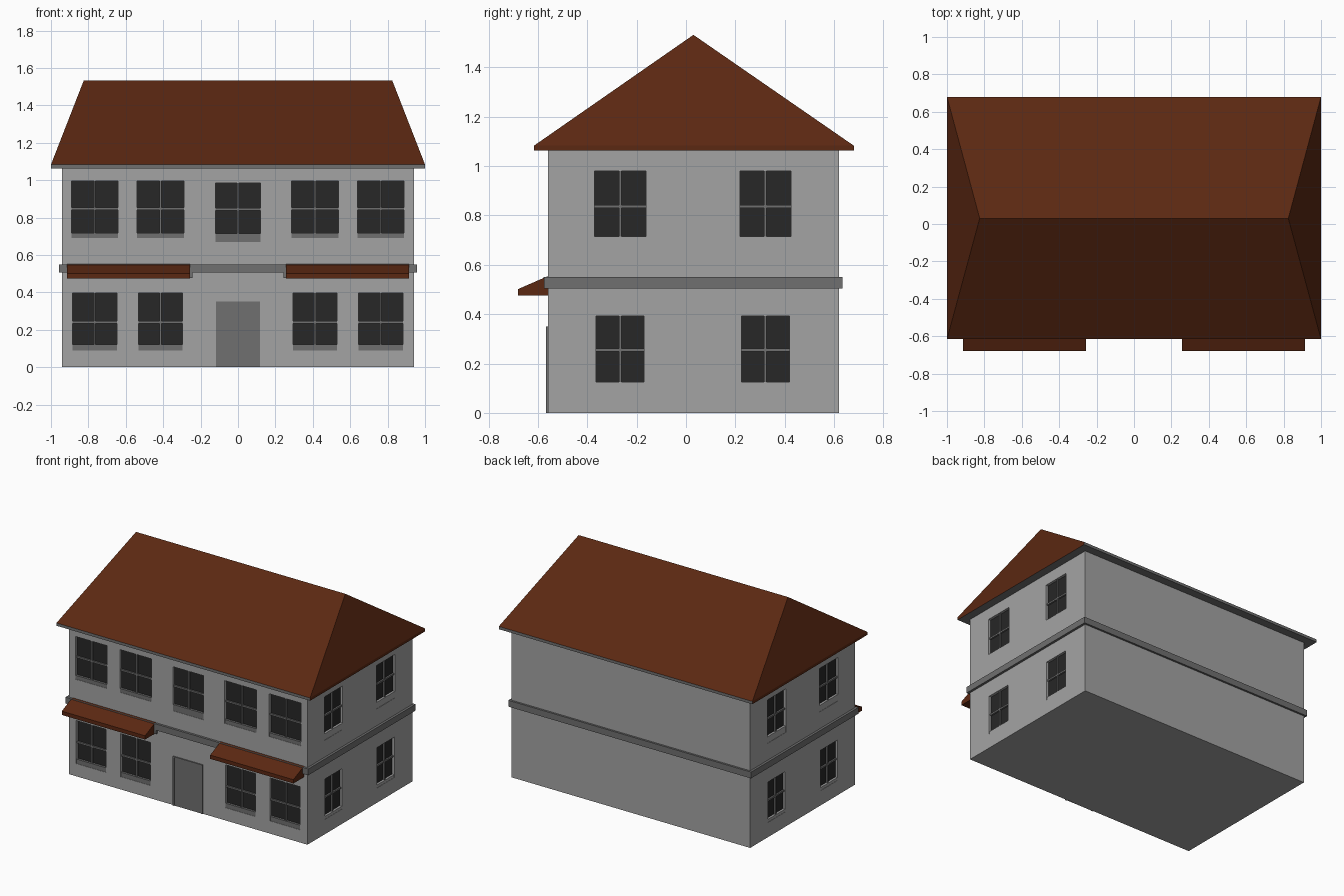
import bpy, bmesh
from mathutils import Vector

if "Cube" in bpy.data.objects:
    bpy.data.objects.remove(bpy.data.objects["Cube"])


def material(name, r, g, b):
    m = bpy.data.materials.new(name)
    m.diffuse_color = (r, g, b, 1)
    m.use_nodes = True
    m.node_tree.nodes["Principled BSDF"].inputs["Base Color"].default_value = m.diffuse_color
    return m


WALL = material("wall grey", 0.37, 0.37, 0.37)
TRIM = material("trim grey", 0.16, 0.16, 0.16)
ROOF = material("roof brown", 0.105, 0.021, 0.006)
GLASS = material("window dark", 0.02, 0.02, 0.02)


def finish(name, bm, *mats):
    bmesh.ops.recalc_face_normals(bm, faces=bm.faces[:])
    me = bpy.data.meshes.new(name)
    bm.to_mesh(me)
    bm.free()
    for m in mats:
        me.materials.append(m)
    ob = bpy.data.objects.new(name, me)
    bpy.context.collection.objects.link(ob)
    return ob


def boxes(name, mat, items):
    """One object from boxes given as (x0, x1, y0, y1, z0, z1)."""
    bm = bmesh.new()
    for x0, x1, y0, y1, z0, z1 in items:
        vs = bmesh.ops.create_cube(bm, size=1)["verts"]
        for v in vs:
            v.co = Vector(((x0 + x1) / 2 + v.co.x * (x1 - x0),
                           (y0 + y1) / 2 + v.co.y * (y1 - y0),
                           (z0 + z1) / 2 + v.co.z * (z1 - z0)))
    return finish(name, bm, mat)


X, YF, YB = 0.94, -0.56, 0.62   # wall planes
DEPTH = 0.022                   # window recess


def on_wall(side, u0, u1, d0, d1, z0, z1):
    """Box on a wall: u runs along it, d is depth inward from its face."""
    if side == "front":
        return (u0, u1, YF + d0, YF + d1, z0, z1)
    if side == "right":
        return (X - d1, X - d0, u0, u1, z0, z1)
    return (-X + d0, -X + d1, u0, u1, z0, z1)


# Window list: side, centre, half width, sill bottom, glass bottom, crossbar, top
windows = []
for c in (-0.766, -0.415, 0.412, 0.763):
    windows.append(("front", c, 0.125, 0.69, 0.717, 0.847, 0.995))
    windows.append(("front", c, 0.118, 0.09, 0.122, 0.24, 0.397))
windows.append(("front", 0, 0.12, 0.67, 0.715, 0.845, 0.985))
for side in ("left", "right"):
    for c in (-0.267, 0.322):
        windows.append((side, c, 0.104, 0.67, 0.715, 0.837, 0.98))
        windows.append((side, c, 0.097, 0.105, 0.125, 0.255, 0.393))

cuts, glass, bars, front_sills, side_sills = [], [], [], [], []
for s, c, w, zs, zg, zm, zt in windows:
    cuts.append(on_wall(s, c - w, c + w, -0.02, DEPTH, zs, zt))
    glass.append(on_wall(s, c - w, c + w, DEPTH - 0.004, DEPTH + 0.004, zg, zt))
    bars.append(on_wall(s, c - 0.005, c + 0.005, 0.006, DEPTH, zg, zt))
    bars.append(on_wall(s, c - w, c + w, 0.007, DEPTH, zm - 0.006, zm + 0.006))
    sills = front_sills if s == "front" else side_sills
    sills.append(on_wall(s, c - w, c + w, 0.002, DEPTH + 0.004, zs, zg))

# Walls with window recesses
walls = boxes("walls", WALL, [(-X, X, YF, YB, 0, 1.075)])
cutter = boxes("window_cutter", WALL, cuts)
cutter.hide_render = True
mod = walls.modifiers.new("recesses", "BOOLEAN")
mod.operation, mod.solver, mod.object = "DIFFERENCE", "EXACT", cutter
bpy.context.view_layer.objects.active = walls
bpy.ops.object.modifier_apply(modifier=mod.name)
bpy.data.objects.remove(cutter)

boxes("window_glass", GLASS, glass)
boxes("window_bars", TRIM, bars)
boxes("front_sills", TRIM, front_sills)
boxes("side_sills", WALL, side_sills)

# Band between the floors
boxes("floor_band", TRIM, [(-0.957, 0.957, -0.576, 0.634, 0.505, 0.55)])

# Door leaf inside a thin frame
boxes("door", TRIM, [(-0.105, 0.105, YF - 0.003, YF + 0.01, 0, 0.34)])
boxes("door_frame", TRIM, [(-0.117, -0.105, -0.568, YF + 0.01, 0, 0.35),
                           (0.105, 0.117, -0.568, YF + 0.01, 0, 0.35),
                           (-0.105, 0.105, -0.568, YF + 0.01, 0.34, 0.35)])

# Hipped roof: eave slab, with the top rising to a short ridge
bm = bmesh.new()
rect = [(-1, -0.616), (1, -0.616), (1, 0.68), (-1, 0.68)]
low = [bm.verts.new((x, y, 1.063)) for x, y in rect]
up = [bm.verts.new((x, y, 1.083)) for x, y in rect]
ra, rb = (bm.verts.new((x, 0.03, 1.532)) for x in (-0.825, 0.825))
bm.faces.new(low)
for i in range(4):
    j = (i + 1) % 4
    bm.faces.new((low[i], low[j], up[j], up[i]))
bm.faces.new((up[0], up[1], rb, ra))
bm.faces.new((up[2], up[3], ra, rb))
bm.faces.new((up[1], up[2], rb))
bm.faces.new((up[3], up[0], ra))
bmesh.ops.recalc_face_normals(bm, faces=bm.faces[:])
for f in bm.faces:  # long fascias and soffit are grey
    f.material_index = int(f.normal.z < -0.9 or abs(f.normal.y) > 0.95)
finish("roof", bm, ROOF, TRIM)

# Sloped awnings either side of the door, with grey end brackets
profile = [(-0.68, 0.475), (-0.68, 0.502), (-0.565, 0.552), (YF, 0.552), (YF, 0.475)]
for name, s in (("left_awning", -1), ("right_awning", 1)):
    bm = bmesh.new()
    a, b = ([bm.verts.new((s * x, y, z)) for y, z in profile] for x in (0.257, 0.913))
    bm.faces.new(a)
    bm.faces.new(b)
    for i in range(5):
        j = (i + 1) % 5
        bm.faces.new((a[i], a[j], b[j], b[i]))
    finish(name, bm, ROOF)
boxes("awning_brackets", TRIM, [(-0.257, -0.242, -0.578, YF, 0.478, 0.55),
                                (0.242, 0.257, -0.578, YF, 0.478, 0.55)])
